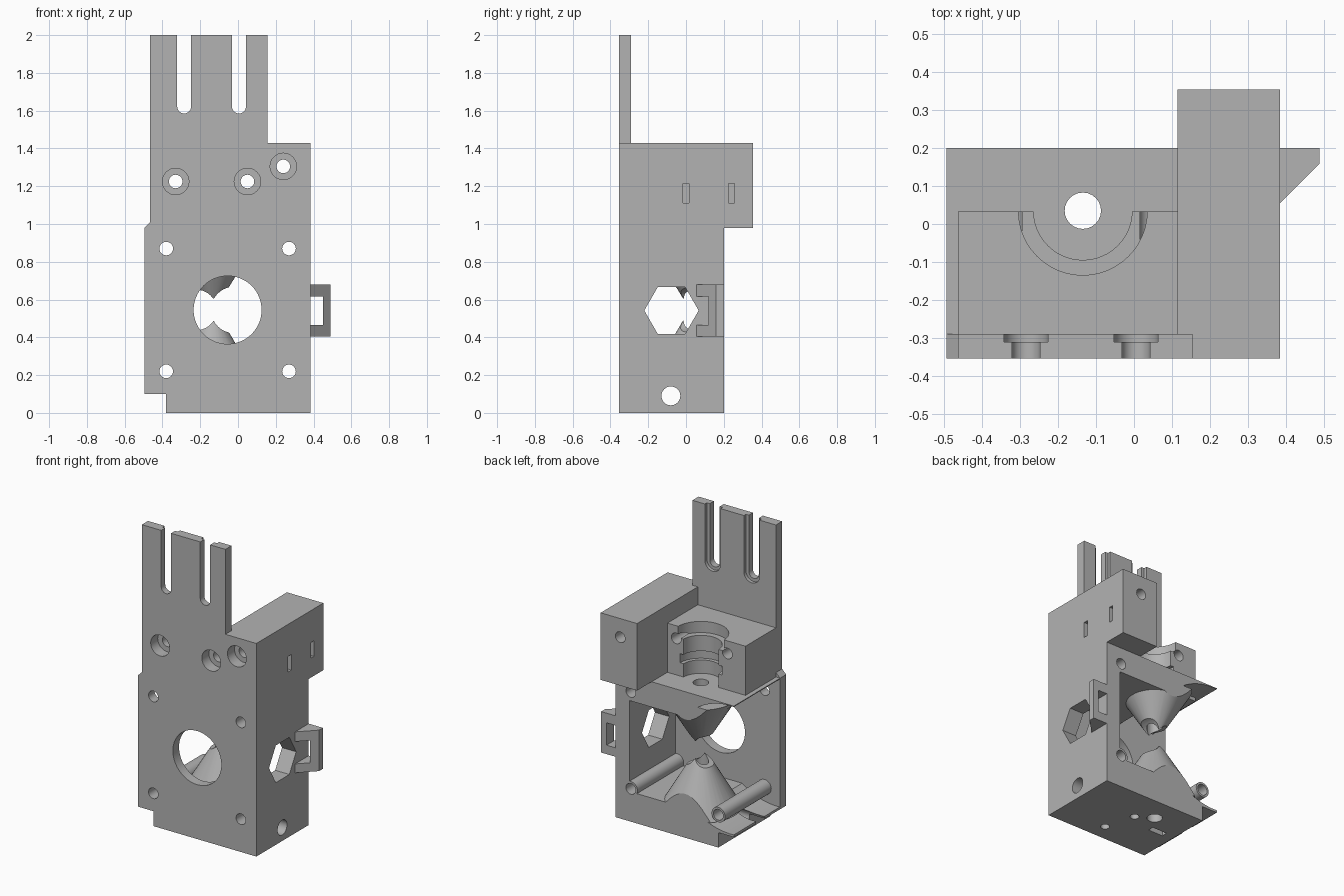
import bpy, bmesh, math
from mathutils import Matrix, Vector

if "Cube" in bpy.data.objects:
    bpy.data.objects.remove(bpy.data.objects["Cube"])

grey = bpy.data.materials.new("plain grey")
grey.use_nodes = True
grey.diffuse_color = (0.45, 0.45, 0.45, 1)
grey.node_tree.nodes["Principled BSDF"].inputs["Base Color"].default_value = grey.diffuse_color


def finish(bm, name):
    bmesh.ops.recalc_face_normals(bm, faces=bm.faces)
    mesh = bpy.data.meshes.new(name)
    bm.to_mesh(mesh)
    bm.free()
    mesh.materials.append(grey)
    ob = bpy.data.objects.new(name, mesh)
    bpy.context.collection.objects.link(ob)
    return ob


def prism(points, axis, a, b, name="piece"):
    """Extrude a profile along y (x,z points) or z (x,y points)."""
    bm = bmesh.new()
    put = (lambda p, t: (p[0], t, p[1])) if axis == "y" else (lambda p, t: (p[0], p[1], t))
    face = bm.faces.new([bm.verts.new(put(p, a)) for p in points])
    ext = bmesh.ops.extrude_face_region(bm, geom=[face])["geom"]
    step = Vector(put((0, 0), b - a))
    bmesh.ops.translate(bm, vec=step, verts=[v for v in ext if isinstance(v, bmesh.types.BMVert)])
    return finish(bm, name)


def box(x0, x1, y0, y1, z0, z1, name="piece"):
    return prism([(x0, y0), (x1, y0), (x1, y1), (x0, y1)], "z", z0, z1, name)


def rod(axis, centre, a, b, r, r2=None, sides=40, turn=0):
    """Cylinder or cone along an axis, from a to b."""
    bm = bmesh.new()
    bmesh.ops.create_cone(bm, cap_ends=True, segments=sides, radius1=r,
                          radius2=r if r2 is None else r2, depth=b - a)
    bmesh.ops.rotate(bm, verts=bm.verts, matrix=Matrix.Rotation(turn, 3, "Z"))
    rot = {"x": Matrix.Rotation(math.pi / 2, 3, "Y"),
           "y": Matrix.Rotation(-math.pi / 2, 3, "X"), "z": Matrix.Identity(3)}[axis]
    bmesh.ops.rotate(bm, verts=bm.verts, matrix=rot)
    u, v, m = centre[0], centre[1], (a + b) / 2
    where = {"x": (m, u, v), "y": (u, m, v), "z": (u, v, m)}[axis]
    bmesh.ops.translate(bm, verts=bm.verts, vec=where)
    return finish(bm, "piece")


def combine(target, tools, operation):
    for tool in tools:
        mod = target.modifiers.new("combine", "BOOLEAN")
        mod.object, mod.operation, mod.solver = tool, operation, "EXACT"
        mesh = bpy.data.meshes.new_from_object(
            target.evaluated_get(bpy.context.evaluated_depsgraph_get()))
        target.modifiers.clear()
        target.data = mesh
        bpy.data.objects.remove(tool)


FRONT, INNER, BACK = -0.355, -0.29, 0.2
MID = 0.545
PATH = (-0.135, 0.035)

# Main housing, hollowed for the drive gear and the bearing
body = prism([(-0.38, 0), (0.385, 0), (0.385, 0.98), (-0.495, 0.98), (-0.495, 0.1), (-0.38, 0.1)],
             "y", FRONT, BACK, "extruder_body")
combine(body, [box(-0.6, 0.28, INNER, 0.3, 0.2, 0.81),
               rod("y", (-0.47, MID), INNER, 0.3, 0.43, sides=80)], "DIFFERENCE")

# Conical filament guides above and below the gear
guides = [rod("z", PATH, 0.15, 0.49, 0.25, 0.05),
          rod("z", PATH, 0.605, 0.9, 0.05, 0.23)]
for guide in guides:
    combine(guide, [rod("y", (-0.02, MID), -0.4, 0.4, 0.123),
                    rod("y", (-0.22, MID), -0.4, 0.4, 0.107),
                    box(-0.6, 0.4, BACK, 0.5, 0, 1)], "DIFFERENCE")
tubes = [rod("y", (x, 0.22), -0.32, BACK, 0.05) for x in (-0.38, 0.27)]

# Slotted mounting plate, clamp block and tall side block
plate = prism([(-0.495, 0.9), (0.155, 0.9), (0.155, 2), (-0.465, 2), (-0.465, 1.01), (-0.495, 0.98)],
              "y", FRONT, INNER)
clamp = box(-0.465, 0.2, FRONT, 0.033, 0.95, 1.31)
side = box(0.115, 0.385, FRONT, 0.355, 0.98, 1.43)

# Side latch bracket
latch = prism([(0.37, 0.2), (0.49, 0.2), (0.49, 0.16), (0.385, 0.055), (0.37, 0.055)],
              "z", 0.405, 0.68)
combine(latch, [box(0.385, 0.45, 0, 0.3, 0.465, 0.615)], "DIFFERENCE")
combine(body, guides + tubes + [plate, clamp, side, latch], "UNION")

# Gear opening and the four motor screw holes
cuts = [rod("y", (-0.055, MID), -0.4, INNER + 0.001, 0.18, sides=64)]
for x in (-0.38, 0.27):
    for z in (0.22, 0.87):
        cuts.append(rod("y", (x, z), -0.4, 0.4, 0.036, sides=24))

# Counterbored clamp screws
for x, z in ((-0.33, 1.225), (0.05, 1.225), (0.24, 1.305)):
    cuts += [rod("y", (x, z), -0.4, 0.4, 0.036, sides=24),
             rod("y", (x, z), -0.4, -0.28, 0.07, sides=32)]

# Stepped slots in the mounting plate
for x in (-0.285, 0.005):
    for r, y0, y1 in ((0.037, -0.4, -0.2), (0.058, -0.312, -0.2)):
        cuts += [box(x - r, x + r, y0, y1, 1.622, 2.1), rod("y", (x, 1.622), y0, y1, r, sides=24)]

# Grooved hot end socket and the filament path
for r, z0, z1 in ((0.13, 0.98, 1.4), (0.17, 1.235, 1.4), (0.155, 1.07, 1.13)):
    cuts.append(rod("z", PATH, z0, z1, r, sides=48))
cuts.append(rod("z", PATH, -0.1, 1.1, 0.048, sides=24))

# Hexagonal side opening, hinge hole, nut slots and base holes
cuts += [rod("x", (-0.077, MID - 0.003), 0.2, 0.5, 0.144, sides=6),
         rod("x", (-0.08, 0.09), -0.6, 0.6, 0.05, sides=32),
         box(0.17, 0.5, -0.017, 0.015, 1.11, 1.215),
         box(0.17, 0.5, 0.226, 0.256, 1.11, 1.215),
         rod("z", (-0.03, -0.03), -0.1, 0.09, 0.028, sides=24),
         rod("z", (0.03, -0.24), -0.1, 0.15, 0.028, sides=24),
         box(-0.31, -0.2, -0.1, -0.06, -0.1, 0.09)]
combine(body, cuts, "DIFFERENCE")

# Crisp edges with smooth bores
bpy.ops.object.select_all(action="DESELECT")
body.select_set(True)
bpy.context.view_layer.objects.active = body
bpy.ops.object.shade_smooth_by_angle(angle=math.radians(30))
